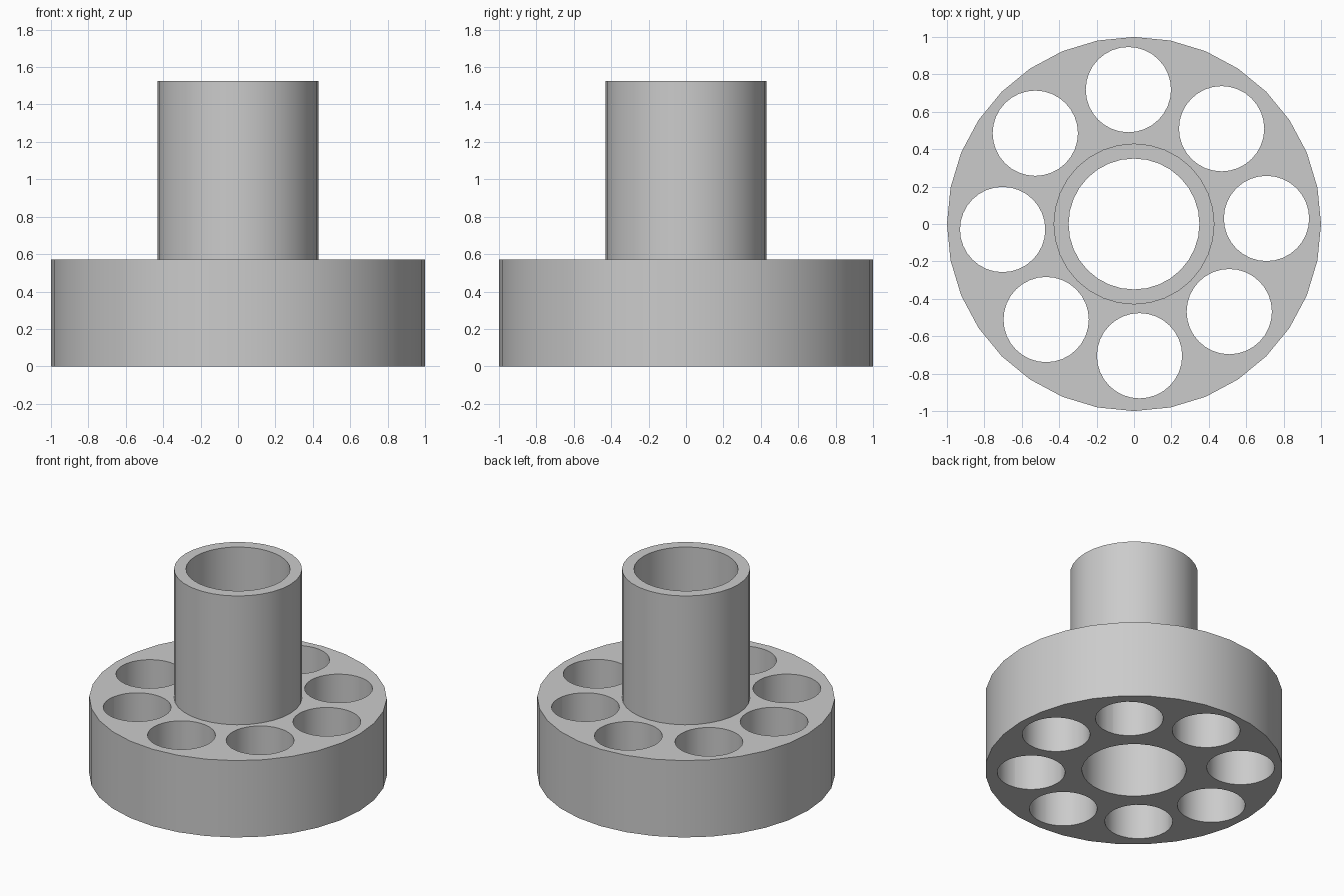
import bpy
import bmesh
from math import cos, sin, pi, radians
from mathutils import Matrix, Vector

SIDES = 32
FLANGE_R, FLANGE_H = 1.0, 0.57
HUB_R, HUB_H = 0.43, 1.525
BORE_R, HOLE_R = 0.35, 0.228

default_cube = bpy.data.objects.get("Cube")
if default_cube:
    bpy.data.objects.remove(default_cube, do_unlink=True)

# Plain grey finish
grey = bpy.data.materials.new("grey")
grey.use_nodes = True
grey.diffuse_color = (0.6, 0.6, 0.6, 1)
for node in grey.node_tree.nodes:
    if node.type == 'BSDF_PRINCIPLED':
        node.inputs["Base Color"].default_value = (0.6, 0.6, 0.6, 1)


def add_object(name, bm):
    bmesh.ops.recalc_face_normals(bm, faces=bm.faces)
    mesh = bpy.data.meshes.new(name)
    bm.to_mesh(mesh)
    bm.free()
    mesh.materials.append(grey)
    obj = bpy.data.objects.new(name, mesh)
    bpy.context.collection.objects.link(obj)
    return obj


# Flange and hollow hub: one closed profile revolved about the z axis
profile = [(BORE_R, 0), (FLANGE_R, 0), (FLANGE_R, FLANGE_H),
           (HUB_R, FLANGE_H), (HUB_R, HUB_H), (BORE_R, HUB_H)]
bm = bmesh.new()
rings = []
for i in range(SIDES):
    a = 2 * pi * i / SIDES
    rings.append([bm.verts.new((r * cos(a), r * sin(a), z)) for r, z in profile])
for i, ring in enumerate(rings):
    following = rings[(i + 1) % SIDES]
    for j in range(len(profile)):
        k = (j + 1) % len(profile)
        bm.faces.new((ring[j], following[j], following[k], ring[k]))
flanged_hub = add_object("flanged_hub", bm)

# Eight through holes, slightly uneven in their distance from the axis
hole_distances = [0.709, 0.692, 0.719, 0.717, 0.703, 0.694, 0.705, 0.692]
bm = bmesh.new()
for i, distance in enumerate(hole_distances):
    a = radians(45 * i + 2.4)
    centre = Vector((distance * cos(a), distance * sin(a), FLANGE_H / 2))
    bmesh.ops.create_cone(bm, cap_ends=True, segments=SIDES, radius1=HOLE_R,
                          radius2=HOLE_R, depth=FLANGE_H + 0.2,
                          matrix=Matrix.Translation(centre))
hole_cutter = add_object("hole_cutter", bm)
hole_cutter.hide_render = True

bpy.ops.object.select_all(action='DESELECT')
bpy.context.view_layer.objects.active = flanged_hub
flanged_hub.select_set(True)
cut = flanged_hub.modifiers.new("holes", 'BOOLEAN')
cut.operation = 'DIFFERENCE'
cut.solver = 'EXACT'
cut.object = hole_cutter
bpy.ops.object.modifier_apply(modifier=cut.name)
bpy.data.objects.remove(hole_cutter, do_unlink=True)

# Smooth walls with crisp rims
bpy.ops.object.shade_smooth_by_angle(angle=radians(30))
